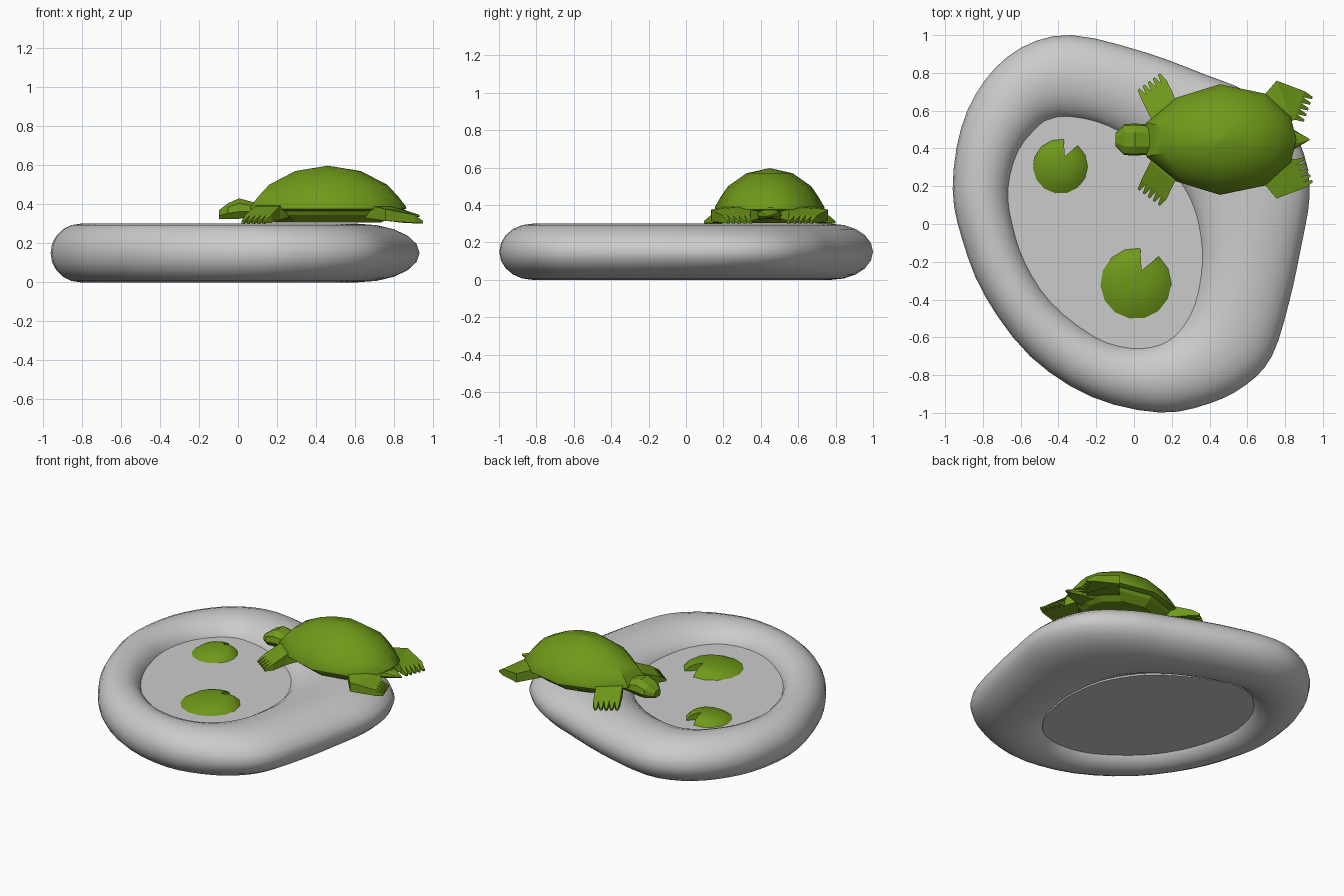
import bpy, bmesh, math
from mathutils import Vector

if "Cube" in bpy.data.objects:
    bpy.data.objects.remove(bpy.data.objects["Cube"])

green = bpy.data.materials.new("green")
green.diffuse_color = (0.16, 0.32, 0.01, 1)
green.use_nodes = True
green.node_tree.nodes["Principled BSDF"].inputs["Base Color"].default_value = green.diffuse_color


def make(name, verts, faces, mat=None, smooth=None):
    me = bpy.data.meshes.new(name)
    me.from_pydata([tuple(v) for v in verts], [], faces)
    bm = bmesh.new()
    bm.from_mesh(me)
    bmesh.ops.remove_doubles(bm, verts=bm.verts, dist=1e-5)
    bmesh.ops.recalc_face_normals(bm, faces=bm.faces)
    bm.to_mesh(me)
    bm.free()
    ob = bpy.data.objects.new(name, me)
    bpy.context.collection.objects.link(ob)
    if mat:
        me.materials.append(mat)
    if smooth:
        bpy.ops.object.select_all(action='DESELECT')
        ob.select_set(True)
        bpy.context.view_layer.objects.active = ob
        bpy.ops.object.shade_smooth_by_angle(angle=math.radians(smooth))
    return ob


def loft(name, rings, closed=False, mat=None, smooth=None):
    """Skin a list of equal-length rings; cap the ends unless closed."""
    n, m = len(rings[0]), len(rings)
    verts = [v for r in rings for v in r]
    faces = [(i * n + j, i * n + (j + 1) % n, (i + 1) % m * n + (j + 1) % n, (i + 1) % m * n + j)
             for i in range(m if closed else m - 1) for j in range(n)]
    if not closed:
        faces += [tuple(range(n)), tuple((m - 1) * n + j for j in range(n))]
    return make(name, verts, faces, mat, smooth)


def spline(pts, steps):
    """Closed Catmull-Rom curve through the points."""
    out, n = [], len(pts)
    for i in range(n):
        a, b, c, d = (Vector(pts[(i + k) % n]) for k in (-1, 0, 1, 2))
        for s in range(steps):
            t = s / steps
            out.append(0.5 * (2 * b + (c - a) * t + (2 * a - 5 * b + 4 * c - d) * t * t
                              + (3 * b - a - 3 * c + d) * t ** 3))
    return out


# Pond rim: matching outer and inner outline points (ox, oy, ix, iy)
outline = [(.93, .15, .31, .08), (.885, -.12, .345, -.05), (.82, -.42, .357, -.21),
           (.73, -.70, .32, -.42), (.595, -.85, .24, -.565), (.4, -.95, .135, -.64),
           (.135, -.998, -.02, -.658), (-.225, -.915, -.21, -.60), (-.55, -.70, -.44, -.42),
           (-.79, -.38, -.58, -.21), (-.91, -.08, -.65, 0), (-.96, .185, -.67, .19),
           (-.915, .51, -.615, .39), (-.79, .76, -.50, .525), (-.595, .935, -.44, .555),
           (-.33, 1, -.36, .568), (.055, .91, -.2, .54), (.38, .79, -.03, .46),
           (.60, .70, .1, .37), (.80, .55, .19, .28), (.90, .37, .26, .18)]
pairs = [(Vector((p[0], p[1], 0)), Vector((p[2], p[3], 0))) for p in
         spline([Vector(q) for q in outline], 3)]
rim = []
for o, i in pairs:
    i = i + (i - o).normalized() * 0.015
    mid, half = (o + i) / 2, (o - i) / 2
    rim.append([mid + half * math.cos(t) + Vector((0, 0, .15 + .15 * math.sin(t)))
                for t in (2 * math.pi * k / 20 for k in range(20))])
loft("pond_rim", rim, closed=True, smooth=60)

# Water slab tucked into the rim
edge = [i.lerp(o, 0.05) for o, i in pairs]
loft("water", [[p + Vector((0, 0, z)) for p in edge] for z in (.06, .205)])


# Lily pads: low domes with a notch cut out
def lily_pad(name, cx, cy, r):
    apex = Vector((cx + r * .16, cy + r * .37, 0))
    rim_pts = [Vector((cx + r * math.cos(a), cy + r * math.sin(a), 0)) for a in
               (math.radians(83 + k * 327 / 13) for k in range(14))]
    n, verts, faces = 14, [], []
    for s, z in ((1, .195), (1, .205), (.75, .235), (.4, .25), (0, .255)):
        verts += [apex.lerp(p, s) + Vector((0, 0, z)) for p in rim_pts]
    for k in range(4):
        faces += [(k * n + j, k * n + j + 1, (k + 1) * n + j + 1, (k + 1) * n + j) for j in range(n - 1)]
    c = len(verts)
    verts.append(apex + Vector((0, 0, .195)))
    faces += [(c, j + 1, j) for j in range(n - 1)]
    for j in (0, n - 1):
        faces.append((c,) + tuple(k * n + j for k in range(5)))
    make(name, verts, faces, green, 35)


lily_pad("lily_pad_small", -.39, .305, .145)
lily_pad("lily_pad_large", .01, -.315, .188)

# Turtle, facing -x, mirrored about y = CY
CY = .447
half = [(.065, .09), (.225, .222), (.455, .293), (.695, .243), (.83, .12)]
shell_line = half + [(.86, 0)] + [(x, -y) for x, y in reversed(half)]


def shell_rings(levels):
    return [[Vector((.46 + (x - .46) * s, CY + y * s, z)) for x, y in shell_line] for s, z in levels]


loft("shell", shell_rings([(.9, .365), (1, .375), (1, .388), (.9, .44), (.76, .50), (.42, .57), (.001, .597)]),
     mat=green, smooth=35)
loft("belly", shell_rings([(.9, .37), (.85, .345), (.68, .305)]), mat=green)


# Head and tail: chamfered sections along x (x, half width, low z, high z)
def body_part(name, sections):
    rings = []
    for x, w, lo, hi in sections:
        h = hi - lo
        rings.append([Vector((x, CY + y * w, lo + k * h)) for y, k in
                      ((-.7, 0), (.7, 0), (1, .35), (.9, .75), (.45, 1), (-.45, 1), (-.9, .75), (-1, .35))])
    loft(name, rings, mat=green)


body_part("head", [(-.097, .035, .325, .37), (-.05, .082, .325, .405), (.005, .085, .325, .43),
                   (.08, .08, .335, .41), (.2, .08, .345, .40)])
body_part("tail", [(.72, .09, .32, .385), (.84, .055, .325, .375), (.93, .003, .335, .345)])


# Legs: box lofts between two edges, ending in wedge toes
def leg(name, sections, toe, side):
    def ring(a, b, lo, hi):
        return [Vector((p[0], CY + side * p[1], z)) for p, z in ((a, lo), (b, lo), (b, hi), (a, hi))]
    loft(name, [ring(*s) for s in sections], mat=green)
    a, b, lo, hi = sections[-1]
    a, b, toe = Vector(a), Vector(b), Vector(toe)
    for k in range(5):
        p, q = a.lerp(b, k / 5), a.lerp(b, (k + 1) / 5)
        tip_a, tip_b = p.lerp(q, .3) + toe, p.lerp(q, .7) + toe
        loft(f"{name}_toe_{k + 1}", [ring(p, q, lo, hi), ring(tip_a, tip_b, .302, .315)], mat=green)


for side, tag in ((1, "right"), (-1, "left")):
    leg(f"front_leg_{tag}", [((.13, .05), (.27, .16), .335, .405), ((.085, .12), (.215, .225), .32, .39),
                             ((.038, .215), (.172, .315), .304, .345)], (-.027, .042), side)
    leg(f"back_leg_{tag}", [((.65, .19), (.80, .05), .33, .40), ((.755, .312), (.838, .10), .315, .375),
                            ((.905, .255), (.85, .105), .304, .345)], (.045, -.02), side)
